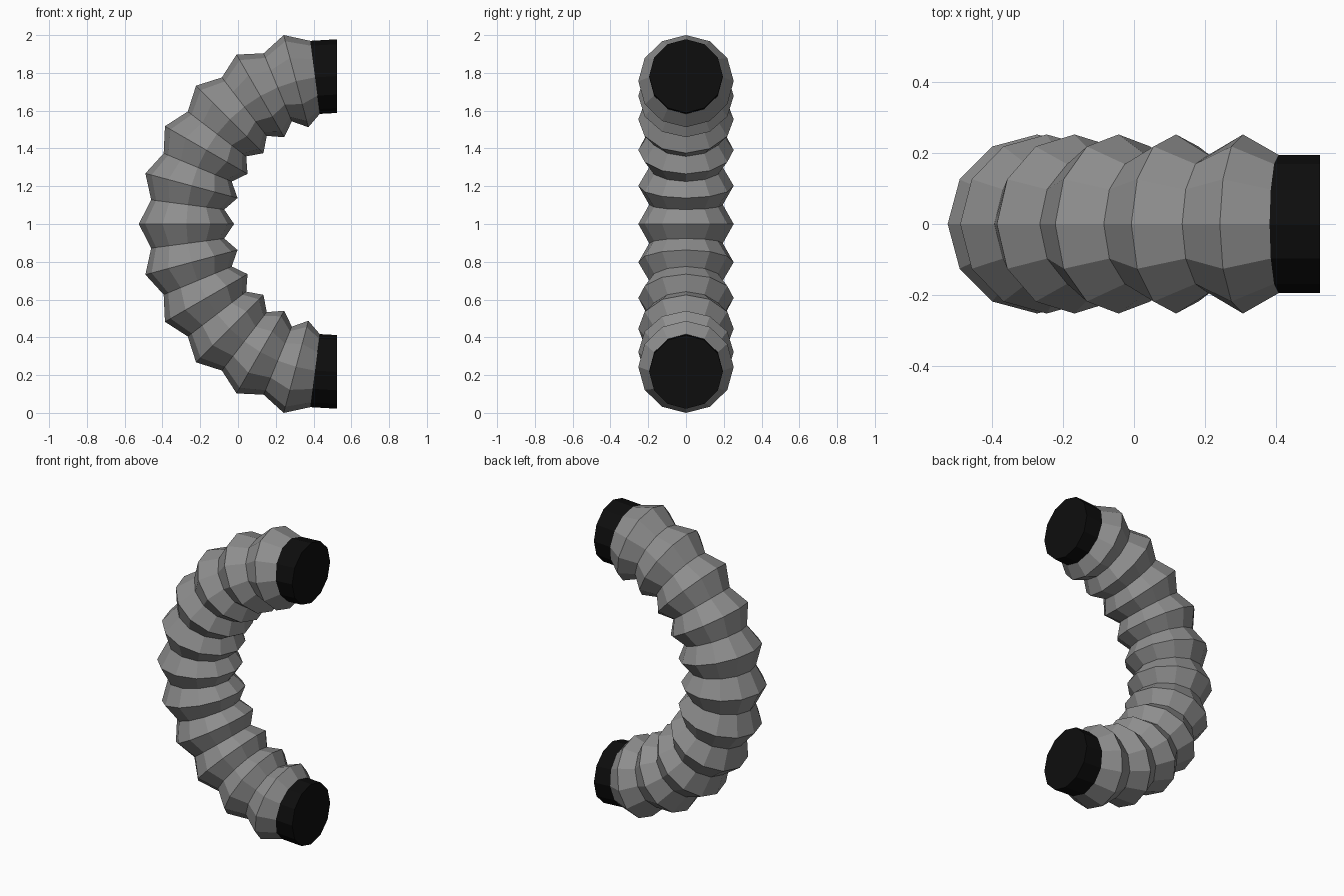
import bpy, bmesh
from math import sin, cos, radians, tau
from mathutils import Vector

SIDES = 12
BEND = 0.783            # radius of the hose centre line
CENTRE = Vector((0.51, 0, 1))
WIDE, NARROW = 0.2525, 0.195
STEP, LAST = 7.5, 82.5  # degrees between rings, last ring angle
END_X = 0.525

if "Cube" in bpy.data.objects:
    bpy.data.objects.remove(bpy.data.objects["Cube"])


def material(name, value):
    mat = bpy.data.materials.new(name)
    mat.use_nodes = True
    colour = (value, value, value, 1)
    mat.diffuse_color = colour
    mat.node_tree.nodes["Principled BSDF"].inputs["Base Color"].default_value = colour
    return mat


def ring(centre, outward, radius):
    """Circle of points in the plane of y and the outward direction."""
    side = Vector((0, 1, 0))
    return [centre + radius * (cos(tau * i / SIDES) * outward + sin(tau * i / SIDES) * side)
            for i in range(SIDES)]


def bend_ring(degrees, radius):
    a = radians(degrees)
    outward = Vector((-cos(a), 0, sin(a)))
    return ring(CENTRE + BEND * outward, outward, radius)


def loft(name, rings, mat, cap_end=False):
    bm = bmesh.new()
    loops = [[bm.verts.new(p) for p in r] for r in rings]
    for a, b in zip(loops, loops[1:]):
        for i in range(SIDES):
            j = (i + 1) % SIDES
            bm.faces.new((a[i], a[j], b[j], b[i]))
    if cap_end:
        bm.faces.new(loops[-1])
    bmesh.ops.recalc_face_normals(bm, faces=bm.faces)
    mesh = bpy.data.meshes.new(name)
    bm.to_mesh(mesh)
    bm.free()
    mesh.materials.append(mat)
    bpy.context.collection.objects.link(bpy.data.objects.new(name, mesh))


grey = material("grey rubber", 0.27)
black = material("black end", 0.004)

# Ribbed hose: wide and narrow rings alternate around the bend
count = int(LAST / STEP)
loft("ribbed_hose",
     [bend_ring(k * STEP, NARROW if k % 2 else WIDE) for k in range(-count, count + 1)],
     grey)

# Straight end collars with flat closed faces
for name, s in (("upper_collar", 1), ("lower_collar", -1)):
    end = ring(Vector((END_X, 0, 1 + s * BEND)), Vector((0, 0, s)), NARROW)
    loft(name, [bend_ring(s * LAST, NARROW), end], black, cap_end=True)
